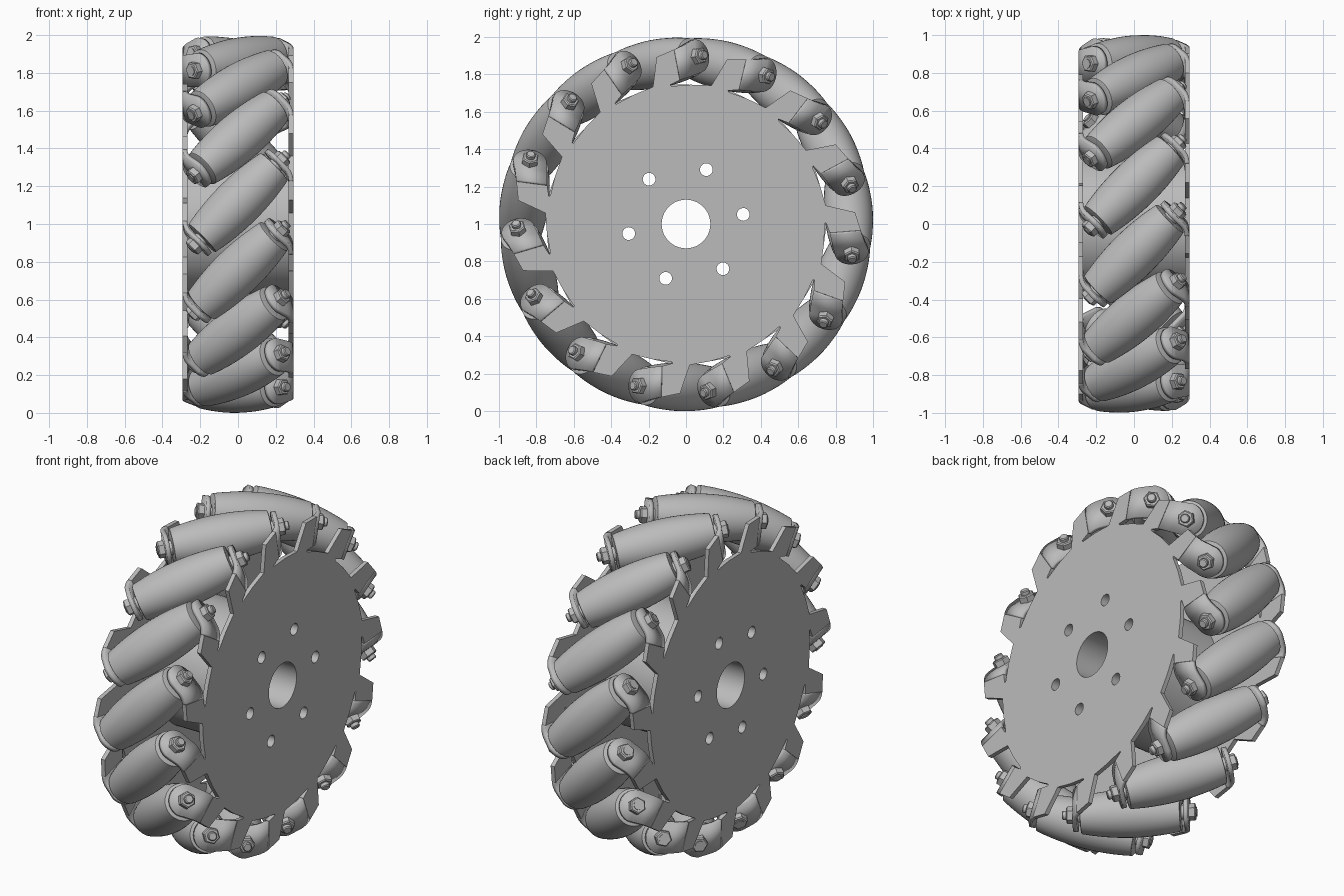
import bpy, bmesh
from math import sin, cos, pi, radians, sqrt
from mathutils import Matrix, Vector

if "Cube" in bpy.data.objects:
    bpy.data.objects.remove(bpy.data.objects["Cube"])

COUNT = 15                 # rollers round the wheel
STEP = 2 * pi / COUNT
START = radians(13.5)      # first roller, clockwise from the top
AXLE_H = 0.87              # distance of roller axles from the hub axis
PLATE_X, THICK = 0.281, 0.025
BEND_R, BEND_U = 0.09, 0.107   # radius and start of the tab bend
TAB_R = 0.09

grey = bpy.data.materials.new("metal_grey")
grey.use_nodes = True
colour = (0.5, 0.5, 0.5, 1)
grey.diffuse_color = colour
grey.node_tree.nodes["Principled BSDF"].inputs["Base Color"].default_value = colour


def frame(i, flip=False):
    """Local x = wheel axis, y = clockwise tangent, z = outward."""
    m = Matrix.Translation((0, 0, 1)) @ Matrix.Rotation(-START - i * STEP, 4, 'X')
    return m @ Matrix.Rotation(pi, 4, 'Z') if flip else m


def place(name, mesh, matrix):
    ob = bpy.data.objects.new(name, mesh)
    bpy.context.scene.collection.objects.link(ob)
    ob.matrix_world = matrix
    return ob


def finish(bm, name, angle=35):
    bmesh.ops.remove_doubles(bm, verts=bm.verts, dist=0.0001)
    bmesh.ops.recalc_face_normals(bm, faces=bm.faces)
    mesh = bpy.data.meshes.new(name)
    bm.to_mesh(mesh)
    bm.free()
    mesh.materials.clear()
    mesh.materials.append(grey)
    for p in mesh.polygons:
        p.use_smooth = True
    mesh.set_sharp_from_angle(angle=radians(angle))
    return mesh


def lathe(bm, profile, n):
    """Capped solid of revolution about z from (position, radius) pairs."""
    rings = [[bm.verts.new((r * cos(2 * pi * k / n), r * sin(2 * pi * k / n), s))
              for k in range(n)] for s, r in profile]
    for a, b in zip(rings, rings[1:]):
        for k in range(n):
            j = (k + 1) % n
            bm.faces.new((a[k], a[j], b[j], b[k]))
    bm.faces.new(rings[0])
    bm.faces.new(rings[-1])


def circle(r, n, cx=0.0, cy=0.0):
    return [(cx + r * cos(2 * pi * k / n), cy + r * sin(2 * pi * k / n)) for k in range(n)]


def holes(offset):
    """Centre bore and six bolt holes."""
    loops = [circle(0.13, 48)]
    for k in range(6):
        a = offset + k * pi / 3
        loops.append(circle(0.034, 20, 0.31 * sin(a), 0.31 * cos(a)))
    return loops


def slab(name, loops, depth, x):
    """Filled outline with holes, extruded along the wheel axis."""
    cu = bpy.data.curves.new(name + "_outline", 'CURVE')
    cu.dimensions, cu.fill_mode, cu.extrude = '2D', 'BOTH', depth / 2
    for loop in loops:
        sp = cu.splines.new('POLY')
        sp.points.add(len(loop) - 1)
        for p, (a, b) in zip(sp.points, loop):
            p.co = (a, b, 0, 1)
        sp.use_cyclic_u = True
    tmp = bpy.data.objects.new(name + "_outline", cu)
    bpy.context.scene.collection.objects.link(tmp)
    bpy.context.view_layer.update()
    raw = bpy.data.meshes.new_from_object(tmp.evaluated_get(bpy.context.evaluated_depsgraph_get()))
    bpy.data.objects.remove(tmp)
    bm = bmesh.new()
    bm.from_mesh(raw)
    bpy.data.meshes.remove(raw)
    axes = Matrix(((0, 0, 1, x), (1, 0, 0, 0), (0, 1, 0, 0), (0, 0, 0, 1)))
    bmesh.ops.transform(bm, matrix=axes, verts=bm.verts)
    return finish(bm, name)


# Side plate outline: one flat tooth and one slit, repeated
tooth = [(-0.04, 0.752), (0.008, 0.905), (BEND_U, 0.928), (BEND_U, 0.762),
         (0.052, 0.746), (0.056, 0.738), (0.16, 0.727)]
outline = []
for i in range(COUNT):
    c, s = cos(i * STEP), sin(i * STEP)
    outline += [(u * c + h * s, h * c - u * s) for u, h in tooth]

hole_turn = radians(7)
for name, flip in (("left_plate", False), ("right_plate", True)):
    turn = -hole_turn if flip else hole_turn
    place(name, slab(name, [outline] + holes(turn), THICK, PLATE_X), frame(0, flip))

# Hub between the plates
place("hub", slab("hub", [circle(0.37, 64)] + holes(hole_turn), 2 * PLATE_X - THICK, 0), frame(0))

# Bent tab: a strip that curves through 45 degrees and ends round the axle
columns = []               # (u, x, low, high)
arc_u, arc_x = BEND_U + BEND_R * sin(pi / 4), PLATE_X - BEND_R * (1 - cos(pi / 4))
reach = 0.059              # bend end to axle centre
for k in range(9):
    a = pi / 4 * k / 8
    t = BEND_R * a / (BEND_R * pi / 4 + reach)
    columns.append((BEND_U + BEND_R * sin(a), PLATE_X - BEND_R * (1 - cos(a)),
                    0.762 + t * (AXLE_H - TAB_R - 0.762), 0.928 + t * (AXLE_H + TAB_R - 0.928)))
for k in range(13):
    a = pi / 2 * k / 12
    d = (reach + TAB_R * sin(a)) / sqrt(2)
    columns.append((arc_u + d, arc_x - d, AXLE_H - TAB_R * cos(a), AXLE_H + TAB_R * cos(a)))
bm = bmesh.new()
pairs = [(bm.verts.new((x, u, lo)), bm.verts.new((x, u, hi))) for u, x, lo, hi in columns]
for (a, b), (c, d) in zip(pairs, pairs[1:]):
    bm.faces.new((a, c, d, b))
tab_mesh = finish(bm, "tab")

# Barrel roller
bm = bmesh.new()
HALF = 0.268
barrel = [(HALF * k / 8, 0.13 - 0.027 * (k / 8) ** 2) for k in range(-8, 9)]
lathe(bm, [(-HALF - 0.003, 0.098)] + barrel + [(HALF + 0.003, 0.098)], 40)
roller_mesh = finish(bm, "roller")

# Axle bolt: shaft, spacers, nut at one end and hex head at the other
bm = bmesh.new()
lathe(bm, [(-0.355, 0.025), (0.368, 0.025), (0.373, 0.02)], 16)
for side in (-1, 1):
    lathe(bm, [(side * 0.265, 0.04), (side * 0.29, 0.04)], 20)
    lathe(bm, [(side * 0.31, 0.047), (side * 0.344, 0.047), (side * 0.35, 0.04)], 6)
bolt_mesh = finish(bm, "axle_bolt")

axle = Matrix.Translation((0, 0, AXLE_H)) @ Vector((1, 1, 0)).to_track_quat('Z', 'Y').to_matrix().to_4x4()
for i in range(COUNT):
    place(f"roller_{i + 1}", roller_mesh, frame(i) @ axle)
    place(f"axle_bolt_{i + 1}", bolt_mesh, frame(i) @ axle)
    for side, flip in (("left", False), ("right", True)):
        tab = place(f"{side}_tab_{i + 1}", tab_mesh, frame(i, flip))
        mod = tab.modifiers.new("thickness", 'SOLIDIFY')
        mod.thickness, mod.offset = THICK, 0
